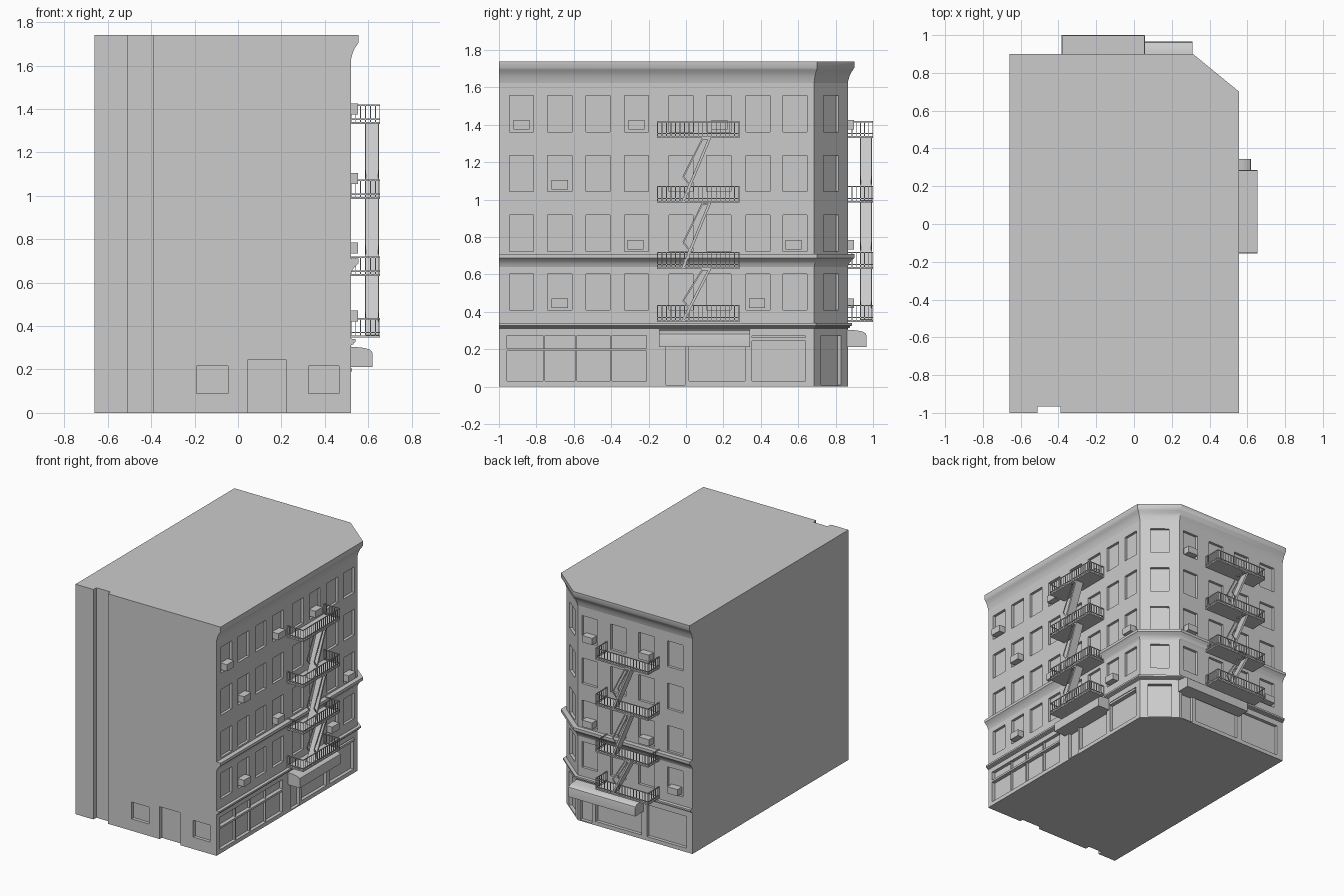
import bpy, bmesh, math
from mathutils import Vector, Matrix

if "Cube" in bpy.data.objects:
    bpy.data.objects.remove(bpy.data.objects["Cube"])


def wall_frame(origin, u, v):
    """Local axes of a facade: u = viewer's right, v = outward, w = up."""
    m = Matrix.Identity(4)
    for i, a in enumerate((u, v, (0, 0, 1))):
        m.col[i] = (*a, 0)[:4]
    m.col[3] = (*origin, 1)
    return m


c, s = 0.774, 0.633
RIGHT = wall_frame((0.52, 0, 0), (0, 1, 0), (1, 0, 0))
BACK = wall_frame((0, 0.865, 0), (-1, 0, 0), (0, 1, 0))
CORNER = wall_frame((0.41, 0.775, 0), (-c, s, 0), (s, c, 0))
FRONT = wall_frame((0, -1, 0), (1, 0, 0), (0, -1, 0))


def hull_faces(bm, rings, closed=True):
    """Skin a list of equal-length closed rings and cap both ends."""
    vs = [[bm.verts.new(p) for p in r] for r in rings]
    n = len(vs[0])
    for a, b in zip(vs, vs[1:]):
        for i in range(n):
            j = (i + 1) % n
            bm.faces.new((a[i], a[j], b[j], b[i]))
    bm.faces.new(vs[0][::-1])
    bm.faces.new(vs[-1])


def box(bm, m, u0, u1, v0, v1, z0, z1):
    hull_faces(bm, [[m @ Vector(p) for p in
               ((u0, v0, z), (u1, v0, z), (u1, v1, z), (u0, v1, z))] for z in (z0, z1)])


def beam(bm, m, a, b, v0, v1, t):
    """Sloped bar between (u, z) points a and b, spanning v0..v1."""
    d = Vector((b[0] - a[0], b[1] - a[1])).normalized() * t / 2
    hull_faces(bm, [[m @ Vector((p[0] + k * -d.y, v, p[1] + k * d.x))
               for v, k in ((v0, -1), (v1, -1), (v1, 1), (v0, 1))] for p in (a, b)])


def finish(bm, name, smooth=False):
    bmesh.ops.recalc_face_normals(bm, faces=bm.faces)
    me = bpy.data.meshes.new(name)
    bm.to_mesh(me)
    bm.free()
    ob = bpy.data.objects.new(name, me)
    bpy.context.collection.objects.link(ob)
    bpy.ops.object.select_all(action='DESELECT')
    ob.select_set(True)
    bpy.context.view_layer.objects.active = ob
    if smooth:
        bpy.ops.object.shade_smooth_by_angle(angle=math.radians(35))
    return ob


# Window layout
FLOORS = [0.41, 0.723, 1.043, 1.363]
RIGHT_U = [-0.88, -0.675, -0.47, -0.265, -0.027, 0.175, 0.385, 0.583]
BACK_U = [-0.20, 0.04, 0.275, 0.515]

# Recess cutters: upper windows, shopfronts, corner door, alley openings
bm = bmesh.new()
for m, us in ((RIGHT, RIGHT_U), (BACK, BACK_U), (CORNER, [0])):
    for u in us:
        for z in FLOORS:
            box(bm, m, u - 0.065, u + 0.065, -0.02, 0.05, z, z + 0.194)
SHOPS = [(RIGHT, -0.957, -0.21, 0.03, 0.275), (RIGHT, -0.107, -0.005, 0.008, 0.215),
         (RIGHT, 0.016, 0.315, 0.03, 0.215), (RIGHT, 0.353, 0.64, 0.03, 0.27),
         (BACK, -0.28, -0.18, 0.008, 0.215), (BACK, -0.15, 0.235, 0.03, 0.25),
         (BACK, 0.28, 0.61, 0.03, 0.27), (CORNER, -0.085, 0.085, 0.01, 0.275),
         (FRONT, -0.19, -0.045, 0.09, 0.217), (FRONT, 0.045, 0.22, -0.02, 0.245),
         (FRONT, 0.325, 0.465, 0.09, 0.217)]
for m, u0, u1, z0, z1 in SHOPS:
    box(bm, m, u0, u1, -0.025, 0.05, z0, z1)
cutter = finish(bm, "recess_cutter")
cutter.hide_render = True

# Building shell with chamfered corner and a full-height alley notch
plan = [(-0.66, -1), (-0.51, -1), (-0.51, -0.965), (-0.39, -0.965), (-0.39, -1),
        (0.52, -1), (0.52, 0.685), (0.30, 0.865), (-0.66, 0.865)]
bm = bmesh.new()
hull_faces(bm, [[(x, y, z) for x, y in plan] for z in (0, 1.74)])
shell = finish(bm, "building_shell")
mod = shell.modifiers.new("recesses", 'BOOLEAN')
mod.operation, mod.solver, mod.object = 'DIFFERENCE', 'EXACT', cutter
bpy.ops.object.modifier_apply(modifier=mod.name)
bpy.data.objects.remove(cutter)

# Mouldings swept along the street facades with mitred corners
PATH = [((0.52, -1), (1, 0)), ((0.52, 0.685), (1, 0.474)),
        ((0.30, 0.865), (0.357, 1)), ((-0.66, 0.865), (0, 1))]


def moulding(name, profile):
    bm = bmesh.new()
    hull_faces(bm, [[(p[0] + d * n[0], p[1] + d * n[1], z) for d, z in profile]
                    for p, n in PATH])
    finish(bm, name, True)


curve = [(0, 0), (0.003, 0.12), (0.009, 0.3), (0.018, 0.48), (0.028, 0.6), (0.035, 0.7),
         (0.035, 1), (0, 1)]
moulding("roof_cornice", [(d, 1.625 + 0.115 * t) for d, t in curve])
moulding("middle_cornice", [(d, 0.64 + 0.07 * t) for d, t in curve])
moulding("shop_cornice", [(0, 0.312), (0.012, 0.316), (0.012, 0.323), (0.022, 0.327),
                          (0.022, 0.34), (0, 0.342)])

# Shopfront mullions and transoms
bm = bmesh.new()
for u in (-0.76, -0.588, -0.40):
    box(bm, RIGHT, u - 0.005, u + 0.005, -0.025, -0.008, 0.03, 0.275)
box(bm, RIGHT, -0.957, -0.21, -0.025, 0.004, 0.19, 0.205)
box(bm, RIGHT, 0.353, 0.64, -0.025, 0.006, 0.245, 0.262)
finish(bm, "shopfront_bars")

# Air conditioners: (wall, floor, window centre)
bm = bmesh.new()
for m, f, u in ((RIGHT, 3, -0.88), (RIGHT, 3, -0.265), (RIGHT, 3, 0.18), (RIGHT, 2, -0.675),
                (RIGHT, 1, -0.27), (RIGHT, 1, 0.575), (RIGHT, 0, -0.675), (RIGHT, 0, 0.38),
                (BACK, 3, -0.20), (BACK, 3, 0.275), (BACK, 1, -0.20), (BACK, 1, 0.275),
                (BACK, 0, 0.515)):
    z = FLOORS[f] + 0.012
    box(bm, m, u - 0.043, u + 0.043, -0.022, 0.033, z, z + 0.05)
finish(bm, "air_conditioners")

# Awnings
for name, m, u0, u1 in (("awning_right", RIGHT, -0.145, 0.343), ("awning_back", BACK, -0.31, 0.25)):
    bm = bmesh.new()
    prof = [(-0.003, 0.305), (0.05, 0.301), (0.085, 0.293), (0.097, 0.283), (0.1, 0.27),
            (0.1, 0.212), (-0.003, 0.212)]
    hull_faces(bm, [[m @ Vector((u, v, z)) for v, z in prof] for u in (u0, u1)])
    finish(bm, name, True)

# Fire escapes: platforms, railings and stair flights
LEVELS = [0.347, 0.63, 0.984, 1.33]
W, D, H, T = 0.22, 0.135, 0.09, 0.002


def fire_escape(name, m, cu):
    bm = bmesh.new()
    for z in LEVELS:
        box(bm, m, cu - W, cu + W, -0.003, D, z, z + 0.01)
        posts = [(cu - W + T + i * (2 * W - 2 * T) / 18, D - T) for i in range(19)]
        posts += [(cu + k * (W - T), v * D / 6) for k in (-1, 1) for v in range(6)]
        for u, v in posts:
            box(bm, m, u - T, u + T, v - T, v + T, z + 0.008, z + H)
        for h in (H - 0.006, 0.02):
            box(bm, m, cu - W, cu + W, D - 0.005, D, z + h, z + h + 0.006)
            for u in (cu - W, cu + W - 0.005):
                box(bm, m, u, u + 0.005, 0, D, z + h, z + h + 0.006)
    for z0, z1 in zip(LEVELS, LEVELS[1:]):
        beam(bm, m, (cu - 0.08, z0 + 0.008), (cu + 0.062, z1), 0.065, 0.13, 0.014)
        mid = z0 + 0.4 * (z1 - z0)
        for v in (0.065, 0.125):
            beam(bm, m, (cu + 0.025, z1), (cu - 0.08, mid), v, v + 0.005, 0.008)
            beam(bm, m, (cu - 0.08, mid), (cu - 0.043, mid - 0.045), v, v + 0.005, 0.008)
            beam(bm, m, (cu + 0.02, z1 - 0.005), (cu + 0.062, z1 - 0.005), v, v + 0.005, 0.008)
    finish(bm, name)


fire_escape("fire_escape_right", RIGHT, 0.065)
fire_escape("fire_escape_back", BACK, 0.163)
